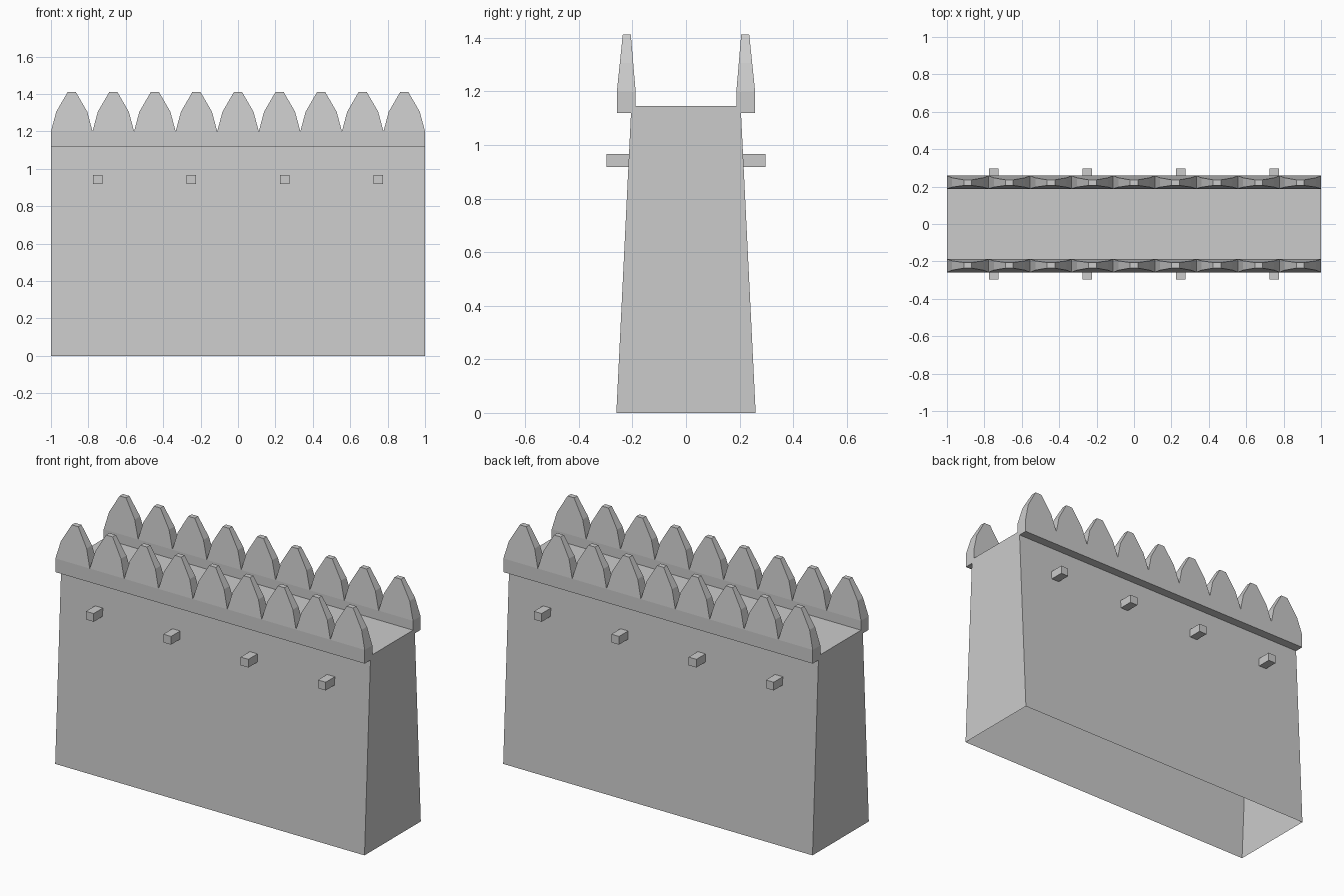
import bpy
import bmesh

if "Cube" in bpy.data.objects:
    bpy.data.objects.remove(bpy.data.objects["Cube"], do_unlink=True)

GREY = (0.6, 0.6, 0.6, 1)
stone = bpy.data.materials.new("stone grey")
stone.use_nodes = True
stone.diffuse_color = GREY
stone.node_tree.nodes["Principled BSDF"].inputs["Base Color"].default_value = GREY


def loft(bm, sections, bottom=True):
    """Stack rectangles (x0, x1, y0, y1, z) and skin them, closing the top."""
    rings = [[bm.verts.new(p) for p in ((a, c, z), (b, c, z), (b, d, z), (a, d, z))]
             for a, b, c, d, z in sections]
    for low, high in zip(rings, rings[1:]):
        for i in range(4):
            j = (i + 1) % 4
            bm.faces.new((low[i], low[j], high[j], high[i]))
    bm.faces.new(rings[-1])
    if bottom:
        bm.faces.new(rings[0][::-1])


def finish(name, bm):
    mesh = bpy.data.meshes.new(name)
    bm.to_mesh(mesh)
    bm.free()
    mesh.materials.append(stone)
    obj = bpy.data.objects.new(name, mesh)
    bpy.context.collection.objects.link(obj)


# Tapered wall, hollow and open underneath
bm = bmesh.new()
loft(bm, [(-1, 1, -0.26, 0.26, 0), (-1, 1, -0.204, 0.204, 1.145)], bottom=False)
finish("wall", bm)

COUNT = 9
PITCH = 2 / COUNT
# Merlon levels: half width, inner y, outer y, height
LEVELS = [(PITCH / 2, 0.188, 0.258, 1.2),
          (0.083, 0.197, 0.247, 1.305),
          (0.021, 0.206, 0.236, 1.412)]


def span(side, inner, outer):
    return (inner, outer) if side > 0 else (-outer, -inner)


for label, side in (("front", -1), ("back", 1)):
    # Parapet band overhanging the wall
    bm = bmesh.new()
    loft(bm, [(-1, 1, *span(side, 0.188, 0.258), z) for z in (1.12, 1.2)])
    finish(label + "_parapet", bm)

    # Row of pointed merlons
    bm = bmesh.new()
    for i in range(COUNT):
        x = -1 + PITCH * (i + 0.5)
        loft(bm, [(x - w, x + w, *span(side, a, b), z) for w, a, b, z in LEVELS],
             bottom=False)
    finish(label + "_merlons", bm)

    # Beam ends sticking out of the wall
    bm = bmesh.new()
    for x in (-0.75, -0.25, 0.25, 0.75):
        loft(bm, [(x - 0.025, x + 0.025, *span(side, 0.205, 0.297), z)
                  for z in (0.918, 0.966)])
    finish(label + "_beams", bm)
